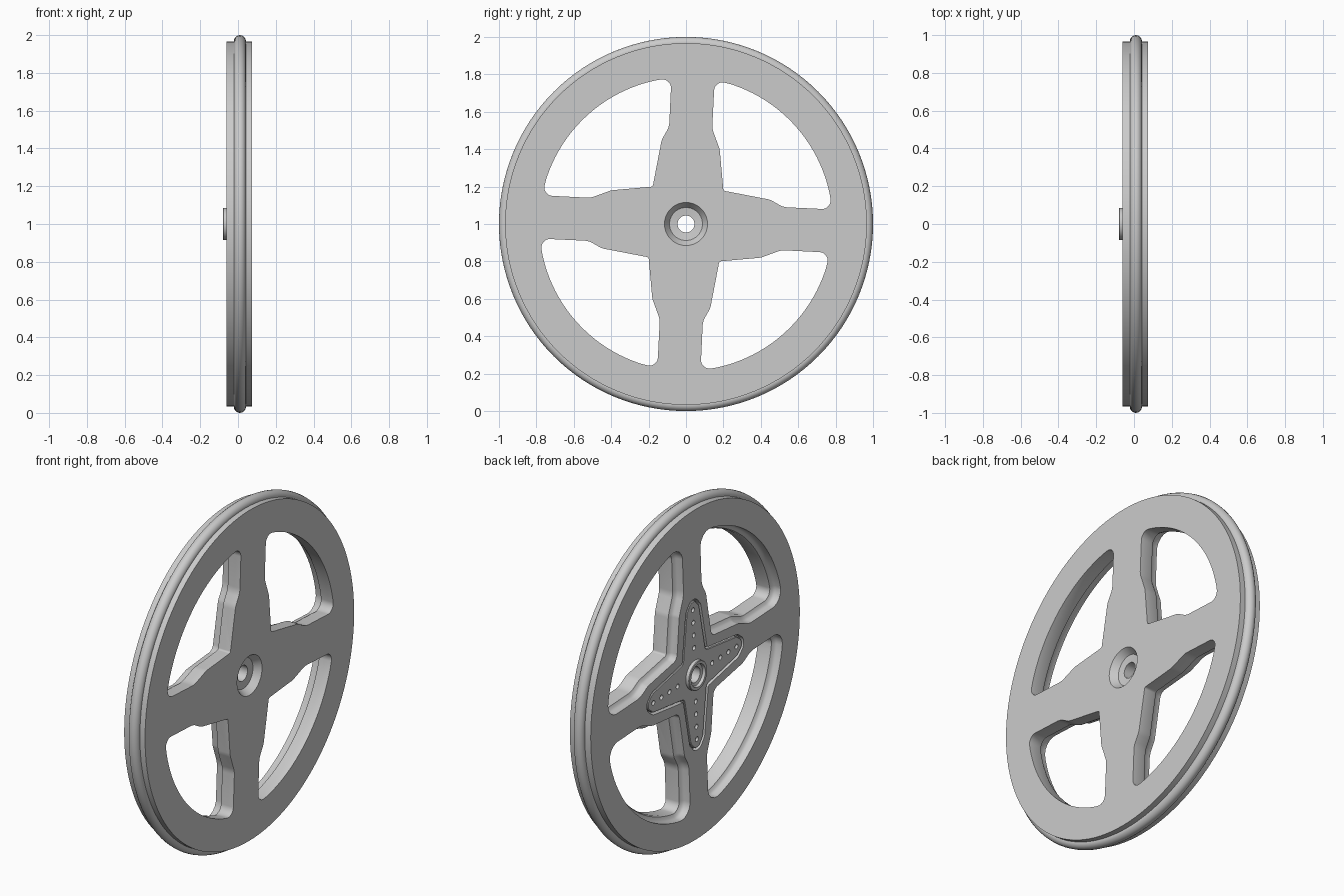
import bpy, bmesh, math
from mathutils import Vector

if "Cube" in bpy.data.objects:
    bpy.data.objects.remove(bpy.data.objects["Cube"])

grey = bpy.data.materials.new("plain_grey")
grey.use_nodes = True
colour = (0.6, 0.6, 0.6, 1)
grey.diffuse_color = colour
grey.node_tree.nodes["Principled BSDF"].inputs["Base Color"].default_value = colour

CENTRE = Vector((0, 0, 1))
TILT = math.radians(-2.7)


def finish(name, bm):
    bmesh.ops.recalc_face_normals(bm, faces=bm.faces)
    mesh = bpy.data.meshes.new(name)
    bm.to_mesh(mesh)
    bm.free()
    mesh.materials.append(grey)
    ob = bpy.data.objects.new(name, mesh)
    ob.location = CENTRE
    bpy.context.collection.objects.link(ob)
    return ob


def lathe(name, profile, steps=128):
    """Revolve a closed (radius, x) profile about the axle."""
    bm = bmesh.new()
    rings = []
    for i in range(steps):
        a = math.tau * i / steps
        rings.append([bm.verts.new((x, r * math.cos(a), r * math.sin(a))) for r, x in profile])
    n = len(profile)
    for i in range(steps):
        p, q = rings[i], rings[(i + 1) % steps]
        for j in range(n):
            k = (j + 1) % n
            bm.faces.new((p[j], p[k], q[k], q[j]))
    return finish(name, bm)


def loft(name, sections):
    """Solid through equal outlines placed at successive x values."""
    bm = bmesh.new()
    rings = [[bm.verts.new((x, p.x, p.y)) for p in pts] for x, pts in sections]
    n = len(rings[0])
    for p, q in zip(rings, rings[1:]):
        for j in range(n):
            k = (j + 1) % n
            bm.faces.new((p[j], p[k], q[k], q[j]))
    bm.faces.new(rings[0])
    bm.faces.new(rings[-1])
    return finish(name, bm)


def rounded(corners, steps=6):
    """Round each (y, z, radius) corner of an outline."""
    out = []
    n = len(corners)
    for i, (y, z, r) in enumerate(corners):
        p = Vector((y, z))
        if r == 0:
            out.append(p)
            continue
        a = (Vector(corners[i - 1][:2]) - p).normalized()
        b = (Vector(corners[(i + 1) % n][:2]) - p).normalized()
        half = a.angle(b) / 2
        start, end = p + a * r / math.tan(half), p + b * r / math.tan(half)
        mid = p + (a + b).normalized() * r / math.sin(half)
        for s in range(steps + 1):
            d = (start - mid).lerp(end - mid, s / steps).normalized()
            out.append(mid + d * r)
    return out


def offset(pts, d):
    """Grow an anticlockwise outline by d."""
    out = []
    for i, p in enumerate(pts):
        a = (p - pts[i - 1]).normalized()
        b = (pts[(i + 1) % len(pts)] - p).normalized()
        na, nb = Vector((a.y, -a.x)), Vector((b.y, -b.x))
        out.append(p + (na + nb) * d / (1 + na.dot(nb)))
    return out


def turned(pts, angle):
    c, s = math.cos(angle), math.sin(angle)
    return [Vector((p.x * c - p.y * s, p.x * s + p.y * c)) for p in pts]


def cut(target, cutter):
    mod = target.modifiers.new("cut", 'BOOLEAN')
    mod.operation, mod.solver, mod.object = 'DIFFERENCE', 'EXACT', cutter
    bpy.context.view_layer.objects.active = target
    bpy.ops.object.modifier_apply(modifier=mod.name)
    bpy.data.objects.remove(cutter)


# Wheel disc with a bored, countersunk centre
wheel = lathe("wheel_body", [(.045, .03), (.088, .035), (.115, .075), (.967, .075),
                             (.967, -.06), (.045, -.06)])

# Four windows, wider on the hub-plate side
RIM = .785
arc = [(RIM * math.cos(math.radians(a)), RIM * math.sin(math.radians(a)), 0)
       for a in range(12, 74, 3)]
window = rounded([(.2, .178, .012), (.45, .13, .1), (.52, .09, .1), (.781, .078, .045)] + arc +
                 [(.153, .77, .045), (.14, .51, .1), (.18, .40, .1)])
steps = [(.1, 0), (.005, 0), (-.008, .006), (-.016, .022), (-.028, .03), (-.09, .034)]
for i in range(4):
    outline = turned(window, i * math.pi / 2)
    cut(wheel, loft("window_cutter", [(x, offset(outline, d)) for x, d in steps]))

# Cross-shaped plate set into a shallow pocket
arm = [(.105, -.105, .02), (.39, -.058, .04), (.435, -.02, .03), (.435, .02, .03), (.39, .058, .04)]
cross = []
for i in range(4):
    c, s = math.cos(i * math.pi / 2), math.sin(i * math.pi / 2)
    cross += [(y * c - z * s, y * s + z * c, r) for y, z, r in arm]
cross = turned(rounded(cross, 3), TILT)
cut(wheel, loft("pocket_cutter", [(-.035, offset(cross, .01)), (-.09, offset(cross, .014))]))
plate = loft("cross_plate", [(-.03, cross), (-.054, cross), (-.058, offset(cross, -.004))])


def disc(radius, y=0, z=0):
    return [Vector((y + radius * math.cos(math.tau * k / 16), z + radius * math.sin(math.tau * k / 16)))
            for k in range(16)]


# Screw holes along the arms and the axle bore
cut(plate, loft("bore_cutter", [(-.1, disc(.06)), (0, disc(.06))]))
for i in range(4):
    for radius in (.16, .235, .31, .385):
        hole = turned(disc(.014, radius), TILT + i * math.pi / 2)
        cut(plate, loft("hole_cutter", [(-.1, hole), (-.042, hole)]))

# Raised collar round the axle
lathe("hub_collar", [(.045, -.02), (.045, -.06), (.062, -.064), (.066, -.08), (.082, -.08),
                     (.085, -.077), (.085, -.03)], 48)

# Round tyre seated in the rim
lathe("tyre", [(.968 + .032 * math.cos(math.tau * k / 16), .01 + .032 * math.sin(math.tau * k / 16))
               for k in range(16)])

for ob in bpy.context.collection.objects:
    if ob.type == 'MESH' and grey.name in ob.data.materials:
        bpy.ops.object.select_all(action='DESELECT')
        ob.select_set(True)
        bpy.context.view_layer.objects.active = ob
        bpy.ops.object.shade_smooth_by_angle(angle=math.radians(30))
